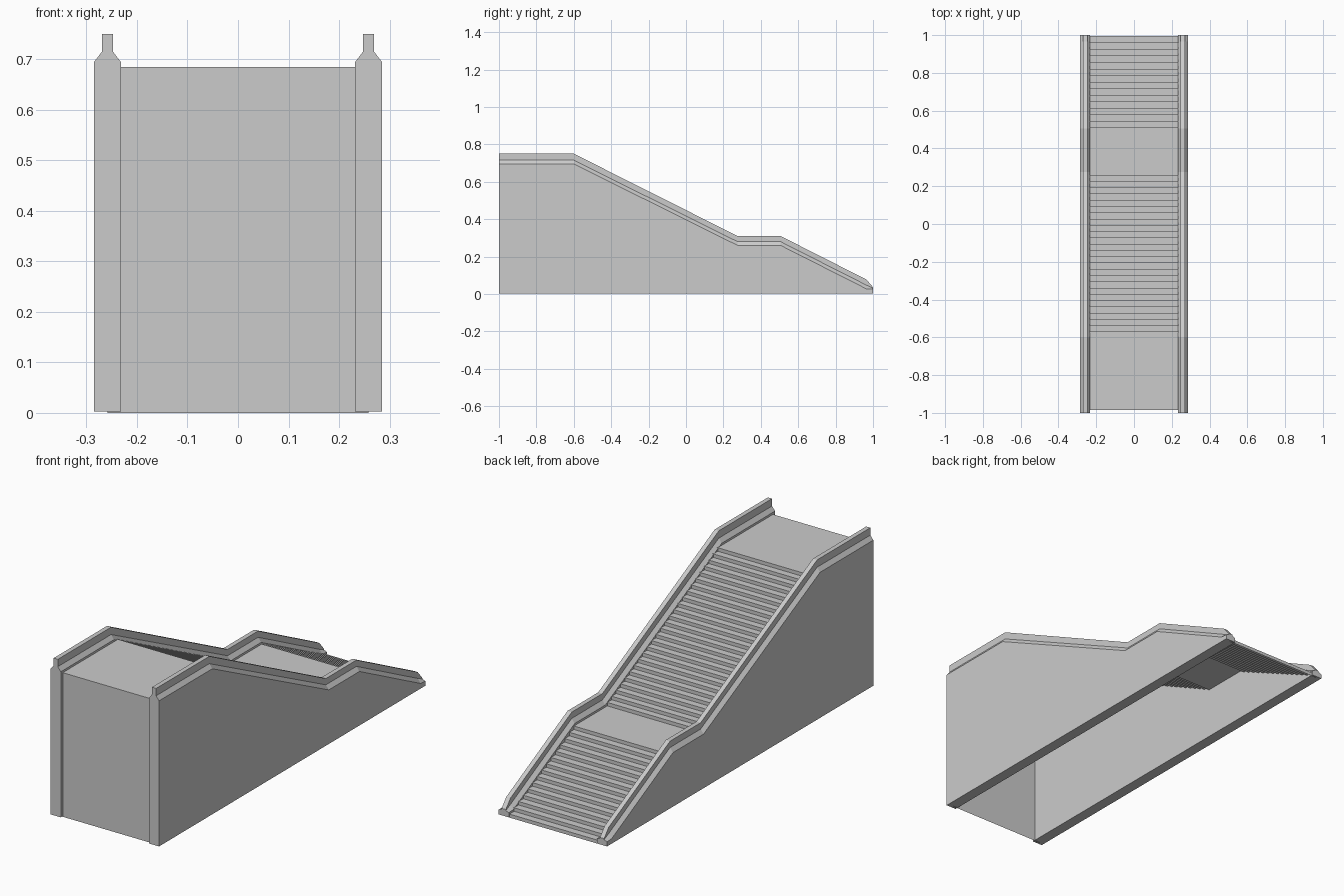
import bpy, bmesh

default = bpy.data.objects.get("Cube")
if default:
    bpy.data.objects.remove(default, do_unlink=True)

# Single stone colour
stone = bpy.data.materials.new("light_grey_stone")
stone.use_nodes = True
GREY = (0.6, 0.6, 0.6, 1.0)
stone.diffuse_color = GREY
stone.node_tree.nodes["Principled BSDF"].inputs["Base Color"].default_value = GREY


def make_object(name, bm):
    mesh = bpy.data.meshes.new(name)
    bm.to_mesh(mesh)
    bm.free()
    mesh.materials.append(stone)
    obj = bpy.data.objects.new(name, mesh)
    bpy.context.collection.objects.link(obj)
    return obj


def flight(y0, z0, y1, z1, risers):
    """Stepped profile that starts and ends with a riser."""
    points = []
    for i in range(risers):
        y = y0 + (y1 - y0) * i / (risers - 1)
        for k in (i, i + 1):
            points.append((y, z0 + (z1 - z0) * k / risers))
    return points


# Front panel, landings and both flights as one folded sheet, open below
profile = [(-0.985, 0), (-0.985, 0.685)]
profile += flight(-0.57, 0.685, 0.26, 0.25, 26)
profile += flight(0.51, 0.25, 0.995, 0, 15)
bm = bmesh.new()
rows = [[bm.verts.new((x, y, z)) for x in (-0.258, 0.258)] for y, z in profile]
for (a, b), (d, c) in zip(rows, rows[1:]):
    bm.faces.new((a, b, c, d))
make_object("stairs", bm)

# Side walls: stations along y with heights of ledge, neck and rail top
STATIONS = [
    (-1.0, 0.695, 0.715, 0.75),
    (-0.6, 0.695, 0.715, 0.75),
    (0.275, 0.26, 0.28, 0.31),
    (0.505, 0.26, 0.28, 0.31),
    (0.965, 0.027, 0.047, 0.077),
    (1.0, 0.025, 0.031, 0.036),
]
CENTRE, HALF_WALL, HALF_RAIL, BASE = 0.2585, 0.0265, 0.011, 0.003


def side_wall(name, side):
    bm = bmesh.new()
    rings = []
    for y, ledge, neck, top in STATIONS:
        half = [(HALF_WALL, BASE), (HALF_WALL, ledge), (HALF_RAIL, neck), (HALF_RAIL, top)]
        section = half + [(-w, z) for w, z in reversed(half)]
        rings.append([bm.verts.new((side * CENTRE + w, y, z)) for w, z in section])
    n = len(rings[0])
    for a, b in zip(rings, rings[1:]):
        for i in range(n):
            j = (i + 1) % n
            bm.faces.new((a[i], a[j], b[j], b[i]))
    bm.faces.new(rings[0])
    bm.faces.new(rings[-1])
    bmesh.ops.recalc_face_normals(bm, faces=bm.faces)
    make_object(name, bm)


side_wall("left_side_wall", 1)
side_wall("right_side_wall", -1)
